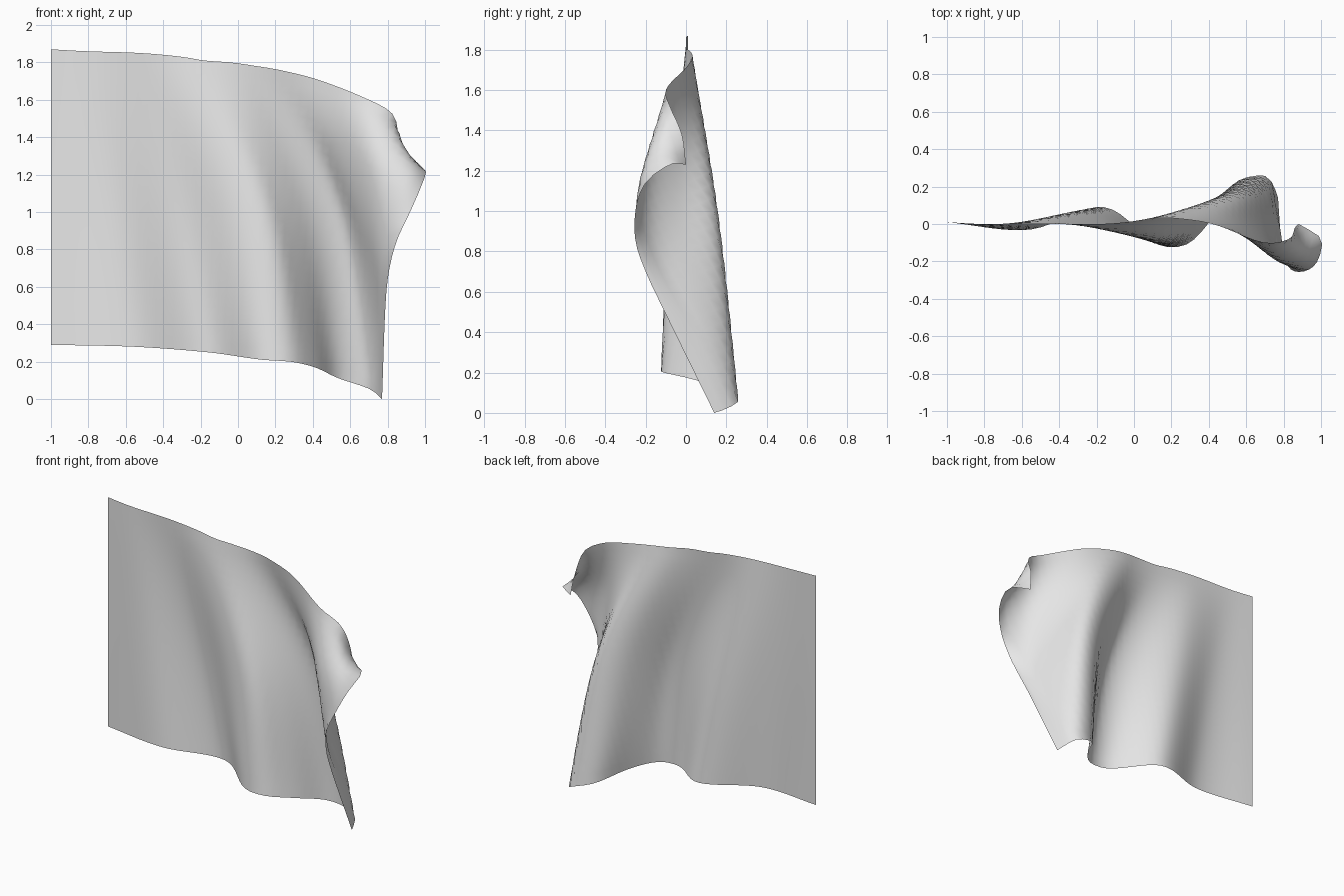
import bpy
import bmesh
from mathutils import Vector

# Remove the default cube
default_cube = bpy.data.objects.get("Cube")
if default_cube:
    bpy.data.objects.remove(default_cube, do_unlink=True)

ACROSS, DOWN = 42, 26

# Fold lines of the cloth from bottom hem to top hem, in hundredths of a unit
body_folds = [
    [(-100, 1, 29), (-100, 1, 187)],                      # hoist edge
    [(-56, -3, 28), (-68, -1, 110), (-82, 0, 186)],       # shallow valley
    [(-16, 9, 25), (-30, 6, 95), (-52, 0, 185)],          # first ridge
    [(13, -11, 21), (0, -7, 100), (-30, 0, 183)],         # second valley
    [(28, -11, 20), (15, -8, 100), (-18, 0, 181)],
    [(41, 2, 17), (25, 0, 100), (-4, 1, 180)],            # steep rise
    [(54, 22, 11), (41, 13, 100), (10, 3, 178)],          # main ridge
    [(69, 26, 6), (55, 15, 100), (22, 3, 176)],
]
fly_folds = [
    [(74, 22, 3), (74, 10, 40), (68, 0, 85), (42, 0, 171)],
    [(76, 17, 1), (77, 0, 40), (77, -15, 75), (75, -19, 120), (70, -10, 160)],
    [(77, 15, 1), (79, -3, 40), (82, -21, 80), (88, -23, 115), (83, -8, 152)],
    [(77, 14, 0), (79, -4, 40), (82, -21, 75), (91, -25, 101),
     (96, -18, 122), (86, -2, 138)],
    [(77, 14, 0), (79, -12, 53), (81, -20, 70), (85, -25, 85), (92, -25, 100),
     (98, -20, 114), (100, -8, 123), (88, 0, 123)],       # curled free edge
]


def resample(points, count):
    """Smooth curve through points, sampled evenly along its chord length."""
    knots = [0.0]
    for a, b in zip(points, points[1:]):
        knots.append(knots[-1] + max((b - a).length, 1e-4))
    last = len(points) - 1
    slopes = []
    for i in range(last + 1):
        lo, hi = max(i - 1, 0), min(i + 1, last)
        slopes.append((points[hi] - points[lo]) / (knots[hi] - knots[lo]))
    samples, seg = [], 0
    for k in range(count + 1):
        where = knots[-1] * k / count
        while seg < last - 1 and where > knots[seg + 1]:
            seg += 1
        span = knots[seg + 1] - knots[seg]
        t = (where - knots[seg]) / span
        ease = t * t * (3 - 2 * t)
        samples.append(points[seg].lerp(points[seg + 1], ease)
                       + slopes[seg] * span * t * (1 - t) ** 2
                       - slopes[seg + 1] * span * t * t * (1 - t))
    return samples


# Loft the cloth: along each fold line, then across all of them
columns = [resample([Vector(p) / 100 for p in fold], DOWN)
           for fold in body_folds + fly_folds]
rows = [resample(list(row), ACROSS) for row in zip(*columns)]

bm = bmesh.new()
grid = [[bm.verts.new(p) for p in row] for row in rows]
for low, high in zip(grid, grid[1:]):
    for i in range(ACROSS):
        bm.faces.new((low[i], low[i + 1], high[i + 1], high[i]))
for face in bm.faces:
    face.smooth = True

mesh = bpy.data.meshes.new("flag_cloth")
bm.to_mesh(mesh)
bm.free()
flag_cloth = bpy.data.objects.new("flag_cloth", mesh)
bpy.context.collection.objects.link(flag_cloth)

# Plain pale grey fabric
fabric = bpy.data.materials.new("pale_grey_fabric")
fabric.use_nodes = True
fabric.diffuse_color = (0.8, 0.8, 0.8, 1)
fabric.node_tree.nodes["Principled BSDF"].inputs["Base Color"].default_value = (0.8, 0.8, 0.8, 1)
mesh.materials.append(fabric)
